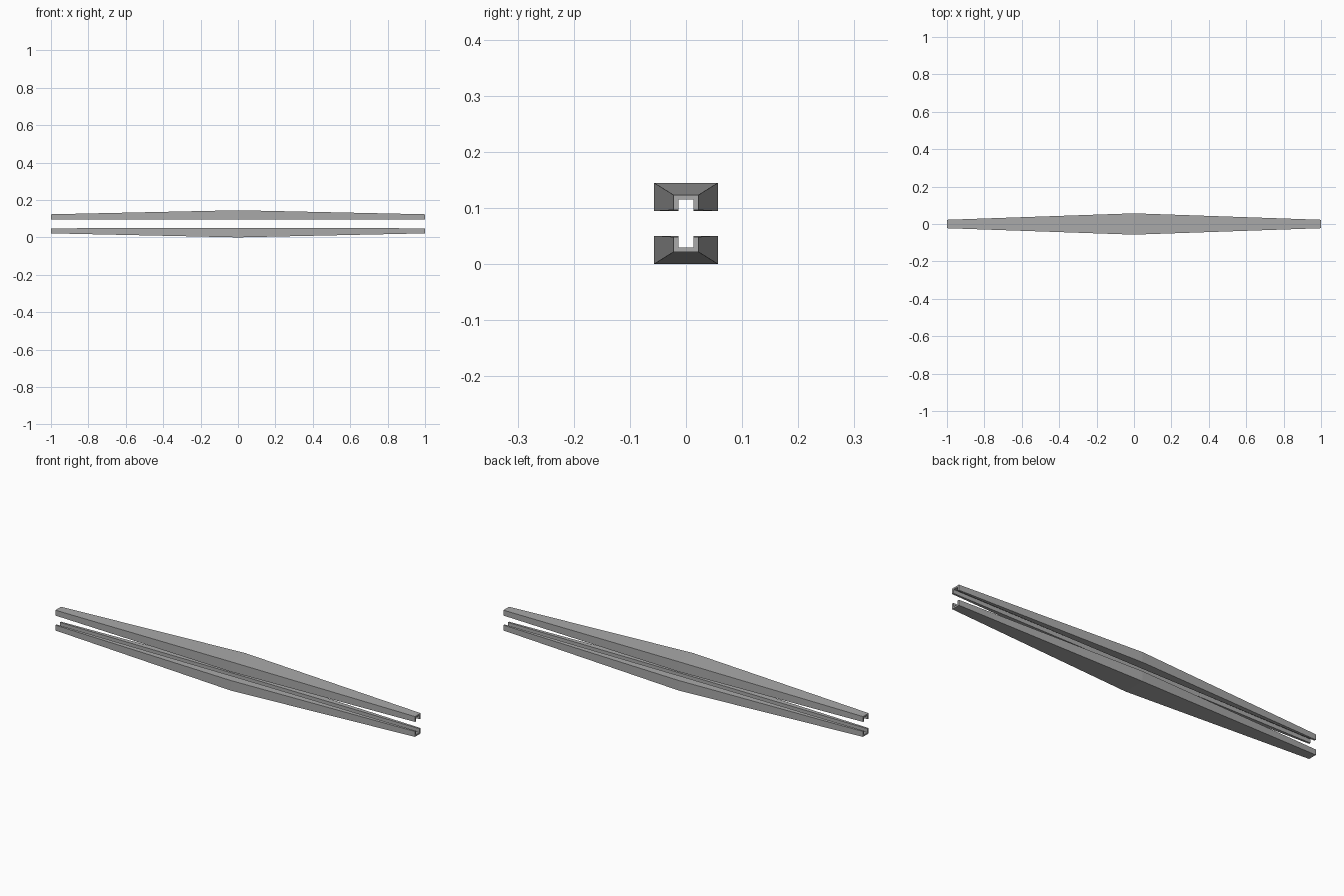
import bpy, bmesh

# Remove the default cube
cube = bpy.data.objects.get("Cube")
if cube:
    bpy.data.objects.remove(cube)

# Plain grey material
grey = bpy.data.materials.new("mid grey")
grey.use_nodes = True
colour = (0.4, 0.4, 0.4, 1)
grey.diffuse_color = colour
grey.node_tree.nodes["Principled BSDF"].inputs["Base Color"].default_value = colour

MID = 0.0725      # height of the mirror plane between the rails
GROOVE = 0.0135   # half width of the channel
FLOOR = 0.043     # channel floor, measured from the mirror plane
# Stations along the rail: x, half width, inner face, outer face
STATIONS = [(-1, 0.0225, 0.024, 0.051),
            (0, 0.057, 0.022, 0.0725),
            (1, 0.0225, 0.024, 0.051)]


def channel_profile(half, inner, outer):
    """U-shaped section, open towards the mirror plane."""
    right = [(half, outer), (half, inner), (GROOVE, inner), (GROOVE, FLOOR)]
    return right + [(-y, z) for y, z in reversed(right)]


def make_rail(name, side):
    """Loft the channel section along x; side is +1 for upper, -1 for lower."""
    bm = bmesh.new()
    rings = [[bm.verts.new((x, y, MID + side * z))
              for y, z in channel_profile(half, inner, outer)]
             for x, half, inner, outer in STATIONS]
    for a, b in zip(rings, rings[1:]):
        for i in range(len(a)):
            j = (i + 1) % len(a)
            bm.faces.new((a[i], a[j], b[j], b[i]))
    bm.faces.new(rings[0])
    bm.faces.new(rings[-1])
    bmesh.ops.recalc_face_normals(bm, faces=bm.faces)
    mesh = bpy.data.meshes.new(name)
    bm.to_mesh(mesh)
    bm.free()
    mesh.materials.append(grey)
    bpy.context.collection.objects.link(bpy.data.objects.new(name, mesh))


# Two tapered rails facing each other
make_rail("upper_rail", 1)
make_rail("lower_rail", -1)
